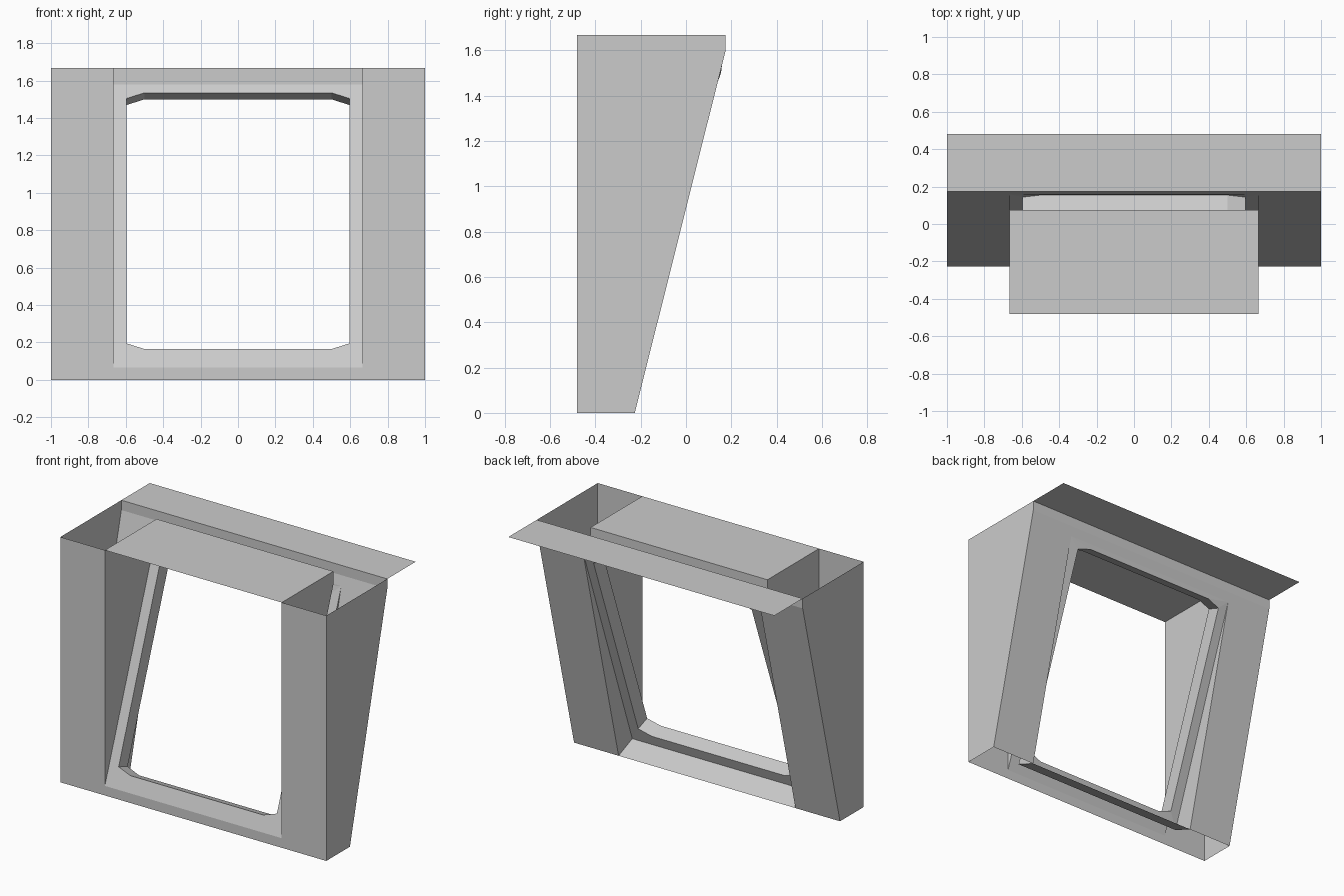
import bpy

if "Cube" in bpy.data.objects:
    bpy.data.objects.remove(bpy.data.objects["Cube"])

# Key dimensions
W, IW, H = 1.0, 0.665, 1.667           # half width, half recess width, height
FRONT, REAR, LIP = -0.48, 0.175, 1.60  # front plane, rear plane, start of slope
SILL, HEAD, HEAD_Y = 0.065, 1.58, 0.075


def back_y(z):
    """Sloped rear wall."""
    return -0.226 + (REAR + 0.226) * z / LIP


def frame_y(z):
    """Sloped front plane of the window frame."""
    return FRONT + (HEAD_Y - FRONT) * (z - SILL) / (HEAD - SILL)


THICK, DROP = 0.096, 0.035             # frame thickness, normal to its plane


def inner_y(z):
    """Rear plane of the window frame."""
    return frame_y(z + DROP) + THICK


def make(name, faces):
    verts, polys = [], []
    for f in faces:
        polys.append(range(len(verts), len(verts) + len(f)))
        verts += f
    me = bpy.data.meshes.new(name)
    me.from_pydata(verts, [], [list(p) for p in polys])
    ob = bpy.data.objects.new(name, me)
    bpy.context.collection.objects.link(ob)
    bpy.context.view_layer.objects.active = ob
    ob.select_set(True)
    bpy.ops.object.mode_set(mode='EDIT')
    bpy.ops.mesh.select_all(action='SELECT')
    bpy.ops.mesh.remove_doubles(threshold=0.0005)
    bpy.ops.object.mode_set(mode='OBJECT')
    ob.select_set(False)
    return ob


def strip(x0, x1, profile):
    """Sweep a (y, z) profile line from x0 to x1."""
    return [[(x0, *a), (x1, *a), (x1, *b), (x0, *b)]
            for a, b in zip(profile, profile[1:])]


def side(x, profile):
    return [[(x, *p) for p in profile]]


def ring(outer, hole):
    """Rectangle with a chamfered opening: four corners, four sides."""
    faces = []
    for i in range(4):
        a, b = hole[2 * i], hole[2 * i + 1]
        faces.append([outer[i], a, b])
        faces.append([outer[i], b, hole[(2 * i + 2) % 8], outer[(i + 1) % 4]])
    return faces


FOLD = 1.535                           # frame rear leaves the sloped wall here
fold = (back_y(FOLD), FOLD)
toe = (inner_y(0.06), 0.06)

# Hollow side pillars, open at top and bottom
pillar = side(W, [(FRONT, 0), (FRONT, H), (REAR, H), (REAR, LIP), (back_y(0), 0)])
pillar += strip(IW, W, [(FRONT, 0), (FRONT, H)])
pillar += strip(IW, W, [(REAR, H), (REAR, LIP), fold, (back_y(0), 0)])
pillar += side(IW, [(FRONT, SILL), (FRONT, H), (HEAD_Y, H), (HEAD_Y, HEAD)])
pillar += side(IW, [(back_y(0), 0), fold, toe])
ob = make("side_pillars", pillar)
ob.modifiers.new("mirror", 'MIRROR').use_clip = False

# Top plate over the recess and its short drop to the frame
make("recess_ceiling", strip(-IW, IW, [(FRONT, H), (HEAD_Y, H), (HEAD_Y, HEAD)]))

# Strip under the opening, and rear sill
make("front_kick_strip", strip(-IW, IW, [(FRONT, 0), (FRONT, SILL)]))
make("rear_sill", strip(-IW, IW, [(back_y(0), 0), toe]))

# Rear header and the flange behind it
make("rear_header", strip(-IW, IW, [(REAR, H), (REAR, LIP), fold]))
make("top_flange", strip(-W, W, [(REAR, H), (0.48, H)]))

# Sloped window frame with a chamfered opening
outline = [(-0.595, 0.195), (-0.50, 0.165), (0.50, 0.165), (0.595, 0.195),
           (0.595, 1.505), (0.50, 1.535), (-0.50, 1.535), (-0.595, 1.505)]
hole_f = [(x, frame_y(z), z) for x, z in outline]
hole_b = [(x, y + THICK, z - DROP) for x, y, z in hole_f]


def corners(low, high):
    return [(-IW, *low), (IW, *low), (IW, *high), (-IW, *high)]


frame = ring(corners((FRONT, SILL), (HEAD_Y, HEAD)), hole_f)
frame += ring(corners(toe, fold), hole_b)
frame += [[hole_f[i], hole_f[i - 1], hole_b[i - 1], hole_b[i]] for i in range(8)]
make("window_frame", frame)
